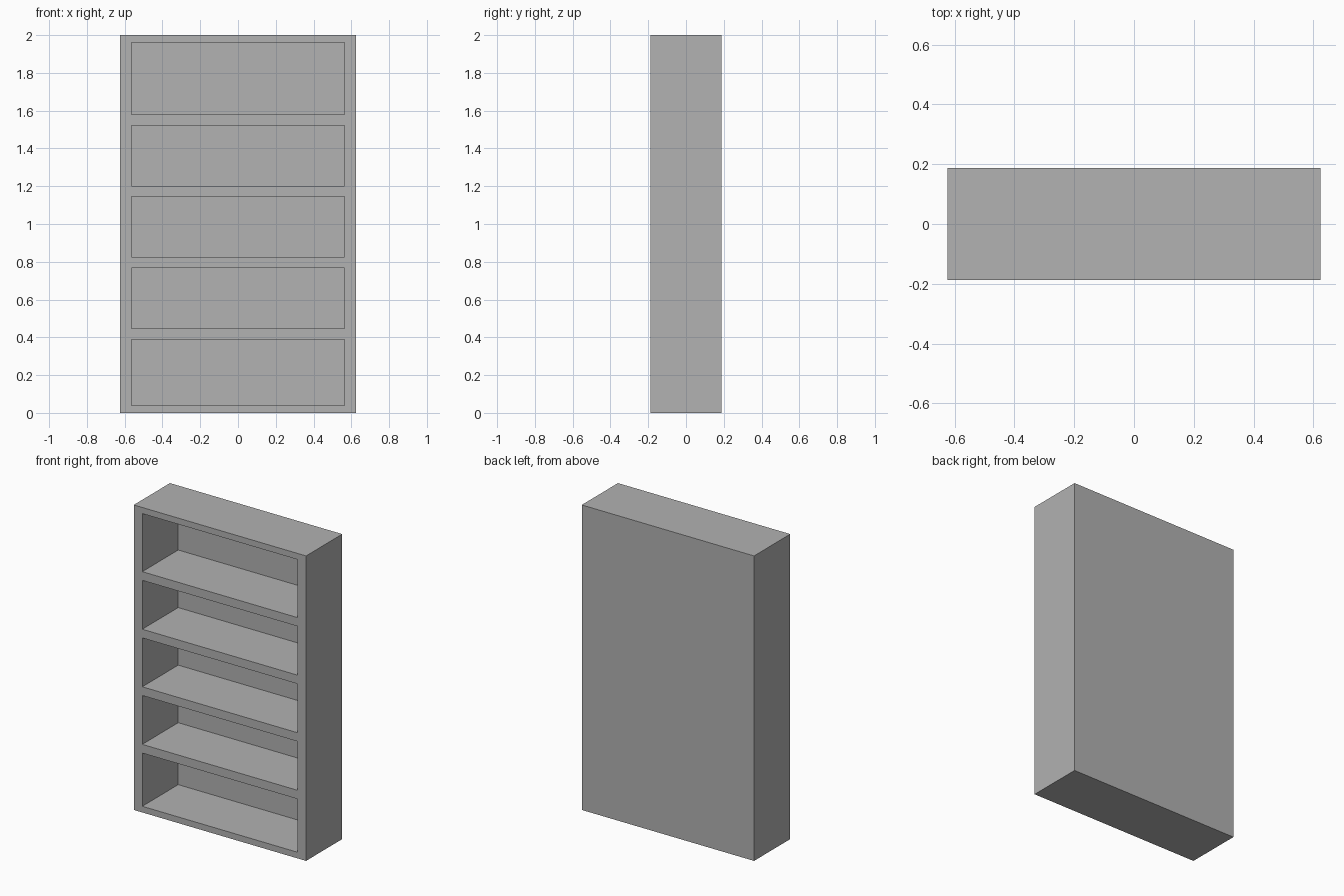
import bpy
import bmesh
from mathutils import Matrix

cube = bpy.data.objects.get("Cube")
if cube:
    bpy.data.objects.remove(cube, do_unlink=True)

WIDTH, DEPTH, HEIGHT = 1.25, 0.375, 2.0
SIDE, BOARD, BACK = 0.062, 0.057, 0.003
FIRST_SHELF, SHELF_STEP = 0.418, 0.3775

grey = bpy.data.materials.new("plain grey")
grey.use_nodes = True
color = (0.445, 0.445, 0.445, 1)
grey.diffuse_color = color
grey.node_tree.nodes["Principled BSDF"].inputs["Base Color"].default_value = color


def box_mesh(size, center):
    bm = bmesh.new()
    matrix = Matrix.Translation(center) @ Matrix.Diagonal((*size, 1))
    bmesh.ops.create_cube(bm, size=1, matrix=matrix)
    return bm


def finish(bm, name):
    bmesh.ops.recalc_face_normals(bm, faces=bm.faces)
    mesh = bpy.data.meshes.new(name)
    bm.to_mesh(mesh)
    bm.free()
    mesh.materials.append(grey)
    obj = bpy.data.objects.new(name, mesh)
    bpy.context.collection.objects.link(obj)
    return obj


# Cabinet: a block with its front face inset and pushed back to a thin rear panel
bm = box_mesh((WIDTH, DEPTH, HEIGHT), (0, 0, HEIGHT / 2))
bm.normal_update()
front = min(bm.faces, key=lambda f: f.calc_center_median().y)
bmesh.ops.inset_individual(bm, faces=[front], thickness=BOARD)
for v in front.verts:
    v.co.x = (WIDTH / 2 - SIDE) * (1 if v.co.x > 0 else -1)
cavity = bmesh.ops.extrude_discrete_faces(bm, faces=[front])["faces"][0]
for v in cavity.verts:
    v.co.y = DEPTH / 2 - BACK
finish(bm, "cabinet")

# Four evenly spaced shelves, flush with the front
for i in range(4):
    size = (WIDTH - 2 * SIDE, DEPTH - BACK, BOARD)
    center = (0, -BACK / 2, FIRST_SHELF + i * SHELF_STEP)
    finish(box_mesh(size, center), f"shelf_{i + 1}")
